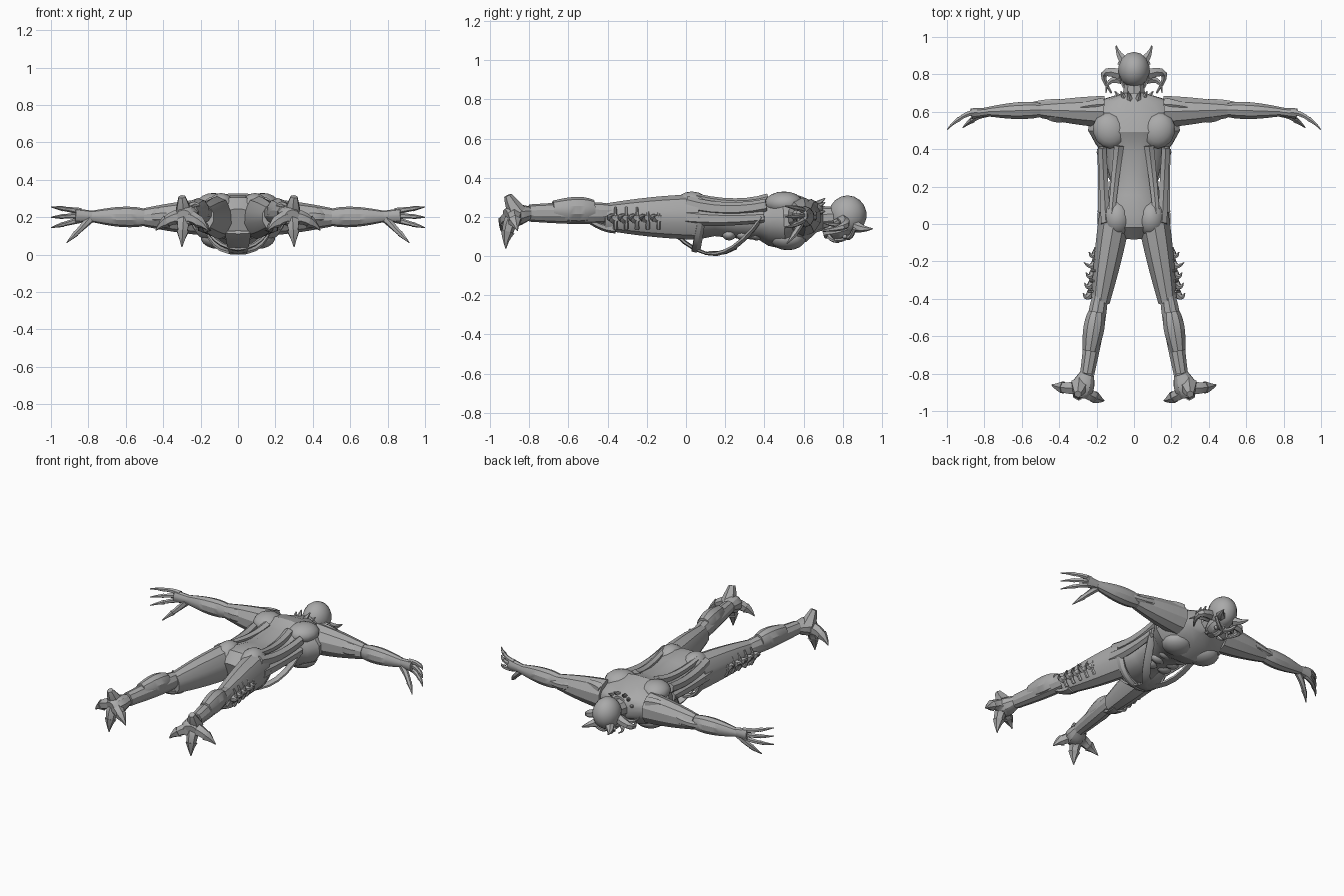
import bpy, bmesh, math
from mathutils import Vector, Matrix

default = bpy.data.objects.get("Cube")
if default:
    bpy.data.objects.remove(default, do_unlink=True)

grey = bpy.data.materials.new("stone grey")
grey.use_nodes = True
colour = (.4, .4, .4, 1)
grey.diffuse_color = colour
grey.node_tree.nodes["Principled BSDF"].inputs["Base Color"].default_value = colour

SHARP = math.radians(32)
POINTED = .003


def finish(name, bm, mirror):
    """Turn a bmesh into a shaded object, mirrored across x when asked."""
    bmesh.ops.recalc_face_normals(bm, faces=bm.faces)
    mesh = bpy.data.meshes.new(name)
    bm.to_mesh(mesh)
    bm.free()
    mesh.materials.append(grey)
    obj = bpy.data.objects.new(name, mesh)
    bpy.context.collection.objects.link(obj)
    if mirror:
        obj.modifiers.new("Mirror", 'MIRROR')
    bpy.ops.object.select_all(action='DESELECT')
    obj.select_set(True)
    bpy.context.view_layer.objects.active = obj
    bpy.ops.object.shade_smooth_by_angle(angle=SHARP)


def sweep(name, points, widths, heights, sides, mirror):
    """Skin elliptical rings along a path and close both ends."""
    bm = bmesh.new()
    whole = (points[-1] - points[0]).normalized()
    reference = Vector((0, 1, 0)) if abs(whole.z) > .7 else Vector((0, 0, 1))
    rows = []
    for k, point in enumerate(points):
        tangent = points[min(k + 1, len(points) - 1)] - points[max(k - 1, 0)]
        across = tangent.cross(reference).normalized()
        up = across.cross(tangent).normalized()
        angles = [math.tau * (i + .5) / sides for i in range(sides)]
        rows.append([bm.verts.new(point + across * math.cos(a) * widths[k]
                                  + up * math.sin(a) * heights[k]) for a in angles])
    for near, far in zip(rows, rows[1:]):
        for i in range(sides):
            j = (i + 1) % sides
            bm.faces.new((near[i], near[j], far[j], far[i]))
    bm.faces.new(rows[0])
    bm.faces.new(rows[-1])
    finish(name, bm, mirror)


def limb(name, start, end, thick, thin, bulge=0, early=1, flat=1, mirror=True):
    """Straight tapering limb with a muscle bulge, placed early or late."""
    steps = [i / 8 for i in range(9)]
    points = [Vector(start).lerp(Vector(end), t) for t in steps]
    radii = [thick + (thin - thick) * t + bulge * math.sin(math.pi * t ** early)
             for t in steps]
    sweep(name, points, radii, [r * flat for r in radii], 10, mirror)


def tube(name, start, via, end, thick, thin=POINTED, flat=1, mirror=True):
    """Curved tapering tube that passes through a middle point."""
    start, via, end = Vector(start), Vector(via), Vector(end)
    control = via * 2 - (start + end) / 2
    steps = [i / 6 for i in range(7)]
    points = [start.lerp(control, t).lerp(control.lerp(end, t), t) for t in steps]
    radii = [thick + (thin - thick) * t for t in steps]
    sweep(name, points, radii, [r * flat for r in radii], 6, mirror)


def clawed_digit(name, base, tip, thick, arch):
    """Finger or toe with a separate claw that starts thicker than its joint."""
    base, tip = Vector(base), Vector(tip)
    joint = base.lerp(tip, .6) + Vector(arch)
    middle = base.lerp(joint, .5) + Vector(arch) / 2
    tube(name, base, middle, joint, thick, thick * .65)
    tube(name + "_claw", joint, joint.lerp(tip, .5) + Vector(arch) / 4, tip, thick * .8)


def blob(name, centre, size, mirror=True, turn=0):
    """Ellipsoid, turned about the vertical."""
    bm = bmesh.new()
    place = (Matrix.Translation(centre) @ Matrix.Rotation(turn, 4, 'Z')
             @ Matrix.Diagonal((*size, 1)))
    bmesh.ops.create_uvsphere(bm, u_segments=14, v_segments=9, radius=1, matrix=place)
    finish(name, bm, mirror)


# Torso, lying face down with the head toward +y: station, width, middle, height
stations = [(.7, .06, .2, .07), (.66, .19, .2, .08), (.6, .24, .19, .12),
            (.5, .25, .18, .15), (.43, .21, .18, .13), (.38, .17, .19, .11),
            (.25, .13, .19, .1), (.15, .14, .2, .1), (.05, .18, .2, .12),
            (0, .18, .2, .11), (-.06, .09, .18, .07)]
lengths, widths, middles, heights = zip(*stations)
spine = [Vector((0, y, z)) for y, z in zip(lengths, middles)]
sweep("torso", spine, widths, heights, 16, mirror=False)

# Muscles on the chest, back and hips
blob("chest_muscle", (.1, .52, .09), (.1, .09, .06), turn=.3)
blob("shoulder_blade", (.13, .5, .27), (.09, .1, .06), turn=-.4)
blob("buttock", (.09, .03, .24), (.08, .1, .09))
tube("back_muscle", (.08, .42, .29), (.1, .25, .27), (.12, .05, .3), .03, .02)
tube("shoulder_muscle", (.17, .64, .25), (.26, .63, .26), (.4, .6, .23), .04, .01)
for row in range(3):
    y = .36 - row * .07
    blob("belly_muscle", (.05, y, .11), (.05, .035, .03))

# Straps that stand free of the waist
tube("back_strap", (.17, .41, .26), (.16, .2, .24), (.15, 0, .27), .025, .03, flat=1.3)
tube("side_strap", (.18, .4, .2), (.17, .2, .19), (.17, 0, .2), .02, .03, flat=1.4)

# Hanging belt and groin guard below the belly
tube("belly_belt", (.18, .39, .2), (.11, .25, .05), (0, .12, .014), .025, .03, flat=.4)
tube("hip_belt", (.18, .08, .2), (.12, .06, .08), (0, .05, .03), .025, .025, flat=.5)
tube("groin_guard", (0, .26, .04), (0, .1, .015), (0, -.06, .12), .03, .08,
     flat=.15, mirror=False)

# Arms reaching straight out to the sides
elbow, wrist, knuckle = (.5, .61, .2), (.8, .6, .205), (.87, .59, .21)
limb("upper_arm", (.16, .6, .2), elbow, .09, .045, bulge=.005, flat=1.1)
limb("biceps", (.32, .6, .21), elbow, .04, .03, bulge=.03, flat=.85)
limb("forearm", elbow, wrist, .04, .023, bulge=.014, early=.8, flat=1.15)
limb("hand", (.77, .6, .205), knuckle, .023, .03, flat=1.25)
tube("elbow_plate", (.4, .65, .21), (.47, .65, .2), (.54, .64, .2), .02, .015, flat=1.3)

# Three fingers fan out by height, and the thumb hangs below
for height in (.255, .2, .145):
    root = (.84, .595, .21 + (height - .2) * .4)
    clawed_digit("finger", root, (.998, .505, height), .018, (0, .02, 0))
clawed_digit("thumb", (.79, .59, .19), (.915, .515, .065), .022, (0, .01, 0))

# Legs: the thigh ends in a rim over the narrower shin
knee, ankle = (.18, -.42, .2), (.25, -.8, .22)
limb("thigh", (.1, .05, .2), knee, .09, .052, bulge=.006, flat=1.3)
limb("shin", (.18, -.38, .22), ankle, .042, .04, bulge=.01, early=.7, flat=1.1)
limb("calf", (.2, -.47, .235), (.235, -.68, .235), .045, .042, bulge=.015, early=.8, flat=1.15)
tube("knee_plate", (.18, -.36, .14), (.185, -.43, .15), (.2, -.51, .19), .04, .02, flat=.6)

# A row of fins runs down the outside of each thigh
for row in range(5):
    y = -.14 - row * .055
    x = .19 + row * .008
    reach = .07 if row == 1 else .05
    tube("thigh_fin", (x, y, .19), (x + .03, y - .03, .2), (x + reach, y - .01, .21), .03)
    tube("thigh_band", (x, y, .14), (x + .02, y, .19), (x, y, .25), .012, .006)

# Feet: toes spread sideways and down, with a blunt heel spur on top
limb("foot", ankle, (.29, -.92, .2), .04, .045, bulge=.02, early=1.2, flat=.9)
heel = (.29, -.87, .2)
toes = {"outer": (.44, -.86, .13), "middle": (.3, -.92, .04), "inner": (.16, -.945, .13)}
for side, tip in toes.items():
    clawed_digit(side + "_toe", heel, tip, .045, (0, -.01, .02))
tube("heel_spur", (.29, -.86, .22), (.295, -.89, .27), (.3, -.91, .31), .05, .02)

# Head: skull, muzzle, brow and tusks, with the face looking down
blob("skull", (0, .825, .21), (.085, .097, .1), mirror=False)
limb("neck", (0, .78, .2), (0, .64, .19), .05, .07, mirror=False)
limb("muzzle", (0, .86, .16), (0, .7, .115), .04, .03, bulge=.03, flat=.8, mirror=False)
tube("nose", (0, .84, .11), (0, .8, .09), (0, .76, .09), .01, .02, mirror=False)
tube("brow", (.01, .82, .1), (.04, .84, .1), (.08, .86, .14), .015, .01)
blob("eye", (.035, .81, .1), (.018, .012, .012), turn=.4)
tube("tusk", (.04, .73, .1), (.06, .75, .08), (.05, .78, .07), .014)

# Horns on the crown and cheeks
tube("crown_horn", (.05, .87, .15), (.08, .91, .14), (.095, .953, .14), .03)
tube("curled_horn", (.07, .8, .18), (.16, .8, .15), (.12, .7, .13), .032, .006)
tube("lower_horn", (.07, .77, .17), (.13, .76, .16), (.15, .7, .17), .024)

# Spikes fan around the collar
for turn in (.3, .7, 1.2):
    out = Vector((math.sin(turn), 0, math.cos(turn)))
    root = Vector((0, .66, .19)) + out * .07
    lift = Vector((0, .05, 0))
    tube("collar_spike", root, root + out * .02 + lift / 2, root + out * .04 + lift, .022)
